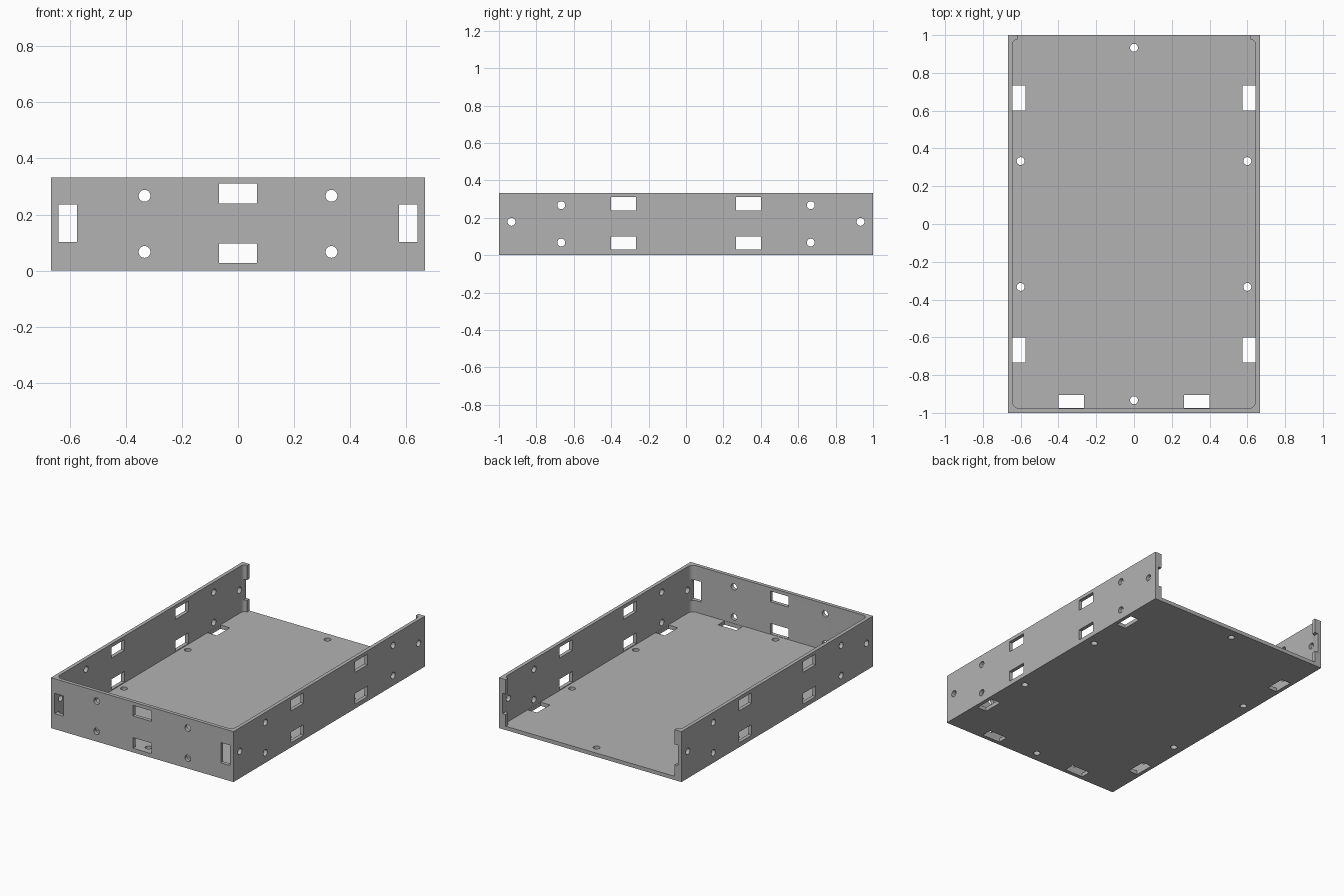
import bpy
import bmesh
import math
from mathutils import Matrix, Vector

default = bpy.data.objects.get("Cube")
if default:
    bpy.data.objects.remove(default, do_unlink=True)

HALF_W, HALF_L, HEIGHT = 0.667, 1.0, 0.333
WALL, FLOOR, LIP = 0.024, 0.025, 0.05
INNER_X, INNER_Y = HALF_W - WALL, HALF_L - WALL
HOLE_R = 0.021

grey = bpy.data.materials.new("plain grey")
grey.use_nodes = True
colour = (0.45, 0.45, 0.45, 1)
grey.diffuse_color = colour
grey.node_tree.nodes["Principled BSDF"].inputs["Base Color"].default_value = colour


def add_box(bm, low, high):
    low, high = Vector(low), Vector(high)
    size = Matrix.Diagonal((*(high - low), 1))
    bmesh.ops.create_cube(bm, size=1, matrix=Matrix.Translation((low + high) / 2) @ size)


def add_hole(bm, centre, axis, depth):
    turn = Vector((0, 0, 1)).rotation_difference(Vector(axis)).to_matrix().to_4x4()
    bmesh.ops.create_cone(bm, cap_ends=True, segments=32, radius1=HOLE_R, radius2=HOLE_R,
                          depth=depth, matrix=Matrix.Translation(centre) @ turn)


def make_object(name, bm):
    bmesh.ops.recalc_face_normals(bm, faces=bm.faces)
    mesh = bpy.data.meshes.new(name)
    bm.to_mesh(mesh)
    bm.free()
    mesh.materials.append(grey)
    obj = bpy.data.objects.new(name, mesh)
    bpy.context.collection.objects.link(obj)
    return obj


def cut(target, bm):
    cutter = make_object("cutter", bm)
    cutter.hide_render = True
    mod = target.modifiers.new("cut", "BOOLEAN")
    mod.operation, mod.solver, mod.object = "DIFFERENCE", "EXACT", cutter
    bpy.context.view_layer.objects.active = target
    bpy.ops.object.modifier_apply(modifier=mod.name)
    bpy.data.objects.remove(cutter, do_unlink=True)


def arc(cx, cy, radius, start, end, steps=8):
    angles = [math.radians(start + (end - start) * i / steps) for i in range(steps + 1)]
    return [(cx + radius * math.cos(a), cy + radius * math.sin(a)) for a in angles]


# Outer block of the tray
bm = bmesh.new()
add_box(bm, (-HALF_W, -HALF_L, 0), (HALF_W, HALF_L, HEIGHT))
tray = make_object("open_tray", bm)

# Cavity: rounded corners, open at the back between two small lips
bm = bmesh.new()
front_r, back_r = 0.035, LIP - WALL
half = arc(INNER_X - front_r, -INNER_Y + front_r, front_r, -90, 0)
half += arc(INNER_X - back_r, INNER_Y - back_r, back_r, 0, 90)
half += [(HALF_W - LIP, HALF_L + 0.1)]
outline = half + [(-x, y) for x, y in reversed(half)]
face = bm.faces.new([bm.verts.new((x, y, FLOOR)) for x, y in outline])
wall = bmesh.ops.extrude_face_region(bm, geom=[face])
bmesh.ops.translate(bm, vec=(0, 0, HEIGHT),
                    verts=[v for v in wall["geom"] if isinstance(v, bmesh.types.BMVert)])
cut(tray, bm)

# Slots and holes through both side walls
bm = bmesh.new()
for side in (-1, 1):
    for z in (0.065, 0.275):
        y = side * 0.334
        add_box(bm, (-0.8, y - 0.067, z - 0.035), (0.8, y + 0.067, z + 0.035))
    for z in (0.067, 0.267):
        add_hole(bm, (0, side * 0.667, z), (1, 0, 0), 1.6)
    add_hole(bm, (0, side * 0.933, 0.178), (1, 0, 0), 1.6)
cut(tray, bm)

# Slots and holes through the front wall, and notches in the back lips
bm = bmesh.new()
for z in (0.062, 0.275):
    add_box(bm, (-0.067, -1.1, z - 0.035), (0.067, -0.8, z + 0.035))
for side in (-1, 1):
    x = side * 0.6075
    add_box(bm, (x - 0.033, -1.1, 0.102), (x + 0.033, 1.1, 0.236))
    for z in (0.067, 0.267):
        add_hole(bm, (side * 0.333, -1, z), (0, 1, 0), 0.4)
cut(tray, bm)

# Slots and holes through the floor
bm = bmesh.new()
for side in (-1, 1):
    for end in (-1, 1):
        x, y = side * 0.608, end * 0.667
        add_box(bm, (x - 0.034, y - 0.067, -0.1), (x + 0.034, y + 0.067, 0.05))
        add_hole(bm, (side * 0.6, end * 0.333, 0), (0, 0, 1), 0.1)
    x = side * 0.333
    add_box(bm, (x - 0.067, -0.974, -0.1), (x + 0.067, -0.906, 0.05))
    add_hole(bm, (0, side * 0.933, 0), (0, 0, 1), 0.1)
cut(tray, bm)

# Smooth the fillets and hole walls, keeping edges sharp
bpy.ops.object.select_all(action="DESELECT")
tray.select_set(True)
bpy.context.view_layer.objects.active = tray
bpy.ops.object.shade_smooth_by_angle(angle=math.radians(30))
